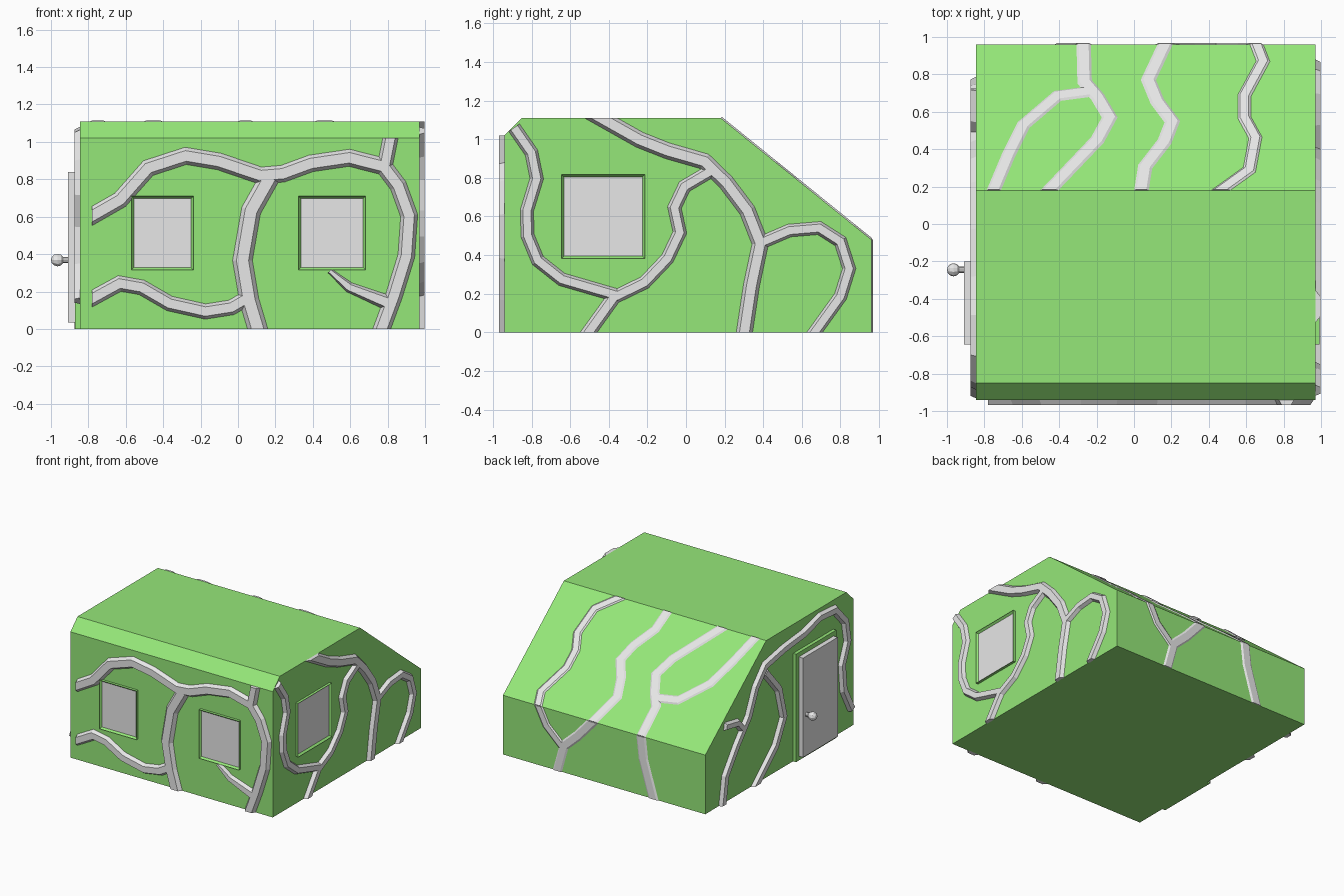
import bpy, bmesh, math
from mathutils import Vector, Matrix

if "Cube" in bpy.data.objects:
    bpy.data.objects.remove(bpy.data.objects["Cube"])


def material(name, rgb):
    m = bpy.data.materials.new(name)
    m.diffuse_color = (*rgb, 1)
    m.use_nodes = True
    m.node_tree.nodes["Principled BSDF"].inputs["Base Color"].default_value = m.diffuse_color
    return m


GREEN = material("leaf green", (0.30, 0.80, 0.19))
GREY = material("light grey", (0.80, 0.80, 0.80))


def finish(bm, name, *mats):
    bmesh.ops.recalc_face_normals(bm, faces=bm.faces)
    me = bpy.data.meshes.new(name)
    bm.to_mesh(me)
    bm.free()
    for m in mats:
        me.materials.append(m)
    ob = bpy.data.objects.new(name, me)
    bpy.context.collection.objects.link(ob)
    return ob


def box(bm, lo, hi):
    lo, hi = Vector(lo), Vector(hi)
    mat = Matrix.Translation((lo + hi) / 2) @ Matrix.Diagonal((*(hi - lo), 1))
    bmesh.ops.create_cube(bm, size=1, matrix=mat)


# Walls: origin, across, up, outward, and the clip range (u0, u1, v0, v1)
X, Y, Z = Vector((1, 0, 0)), Vector((0, 1, 0)), Vector((0, 0, 1))
DOWN = Vector((0, 0.78, -0.63)).normalized()
FRONT = (Vector((0, -0.94, 0)), X, Z, -Y, (-0.78, 0.97, 0, 1.02))
RIGHT = (Vector((0.97, 0, 0)), Y, Z, X, (-0.94, 0.96, 0, 1.11))
LEFT = (Vector((-0.845, 0, 0)), Y, Z, -X, (-0.94, 0.96, 0, 1.11))
SLOPE = (Vector((0, 0.18, 1.11)), X, DOWN, X.cross(DOWN), (-0.84, 0.97, 0, 1.003))
BACK = (Vector((0, 0.96, 0)), X, Z, Y, (-0.84, 0.97, 0, 0.48))


def vine(name, wall, path, w0, w1=None, height=0.028):
    """Trapezoid strip that follows a path on a wall, trimmed at the wall edges."""
    o, u, v, n, (u0, u1, v0, v1) = wall
    w1 = w1 or w0
    pts = [Vector(p) for p in path]
    bm = bmesh.new()
    rings = []
    for i, p in enumerate(pts):
        a = (p - pts[i - 1]).normalized() if i else (pts[1] - p).normalized()
        b = (pts[i + 1] - p).normalized() if i < len(pts) - 1 else a
        t = (a + b).normalized()
        side = Vector((-t.y, t.x)) / max(t.dot(a), 0.6)
        w = (w0 + (w1 - w0) * i / (len(pts) - 1)) / 2
        ring = []
        for s, h in ((-1, -0.004), (-0.58, height), (0.58, height), (1, -0.004)):
            q = p + side * w * s
            ring.append(bm.verts.new(o + u * q.x + v * q.y + n * h))
        rings.append(ring)
    for r, s in zip(rings, rings[1:]):
        for k in range(4):
            bm.faces.new((r[k], r[(k + 1) % 4], s[(k + 1) % 4], s[k]))
    bm.faces.new(rings[0])
    bm.faces.new(rings[-1])
    for co, no in ((o + u * u0, -u), (o + u * u1, u), (o + v * v0, -v), (o + v * v1, v)):
        cut = bmesh.ops.bisect_plane(bm, geom=bm.verts[:] + bm.edges[:] + bm.faces[:],
                                     plane_co=co, plane_no=no, clear_outer=True)
        edges = [e for e in cut["geom_cut"] if isinstance(e, bmesh.types.BMEdge)]
        if edges:
            bmesh.ops.holes_fill(bm, edges=edges)
    return finish(bm, name, GREY)


# House body: side profile extruded across the width
bm = bmesh.new()
profile = [(-0.94, 0), (-0.94, 1.02), (-0.85, 1.11), (0.18, 1.11), (0.96, 0.48), (0.96, 0)]
face = bm.faces.new([bm.verts.new((-0.845, y, z)) for y, z in profile])
ext = bmesh.ops.extrude_face_region(bm, geom=[face])
bmesh.ops.translate(bm, vec=(1.815, 0, 0),
                    verts=[e for e in ext["geom"] if isinstance(e, bmesh.types.BMVert)])
finish(bm, "house_body", GREEN)


# Windows: a raised green frame with a recessed grey pane
def window(name, wall, a0, a1, b0, b1):
    o, u, v, n, _ = wall
    bm = bmesh.new()
    p, q = o + u * a0 + v * b0 - n * 0.005, o + u * a1 + v * b1 + n * 0.022
    box(bm, [min(c) for c in zip(p, q)], [max(c) for c in zip(p, q)])
    bm.normal_update()
    pane = max(bm.faces, key=lambda f: f.normal.dot(n))
    bmesh.ops.inset_region(bm, faces=[pane], thickness=0.018)
    bmesh.ops.translate(bm, vec=-n * 0.016, verts=pane.verts)
    pane.material_index = 1
    finish(bm, name, GREEN, GREY)


window("front_window_left", FRONT, -0.57, -0.238, 0.315, 0.71)
window("front_window_right", FRONT, 0.323, 0.682, 0.315, 0.71)
window("side_window", RIGHT, -0.645, -0.213, 0.382, 0.817)

# Door: green surround, grey slab, round knob on a stem
bm = bmesh.new()
box(bm, (-0.872, -0.68, 0.0), (-0.84, -0.165, 0.875))
finish(bm, "door_frame", GREEN)
bm = bmesh.new()
box(bm, (-0.91, -0.645, 0.035), (-0.865, -0.2, 0.84))
finish(bm, "door", GREY)
bm = bmesh.new()
turn = Matrix.Rotation(math.pi / 2, 4, 'Y')
bmesh.ops.create_cone(bm, cap_ends=True, segments=10, radius1=0.017, radius2=0.017, depth=0.07,
                      matrix=Matrix.Translation((-0.93, -0.245, 0.368)) @ turn)
bmesh.ops.create_uvsphere(bm, u_segments=10, v_segments=6, radius=0.035,
                          matrix=Matrix.Translation((-0.965, -0.245, 0.368)) @ turn)
finish(bm, "door_knob", GREY)

# Front vines
vine("front_vine_main", FRONT, [
    (-0.84, 0.57), (-0.63, 0.69), (-0.48, 0.86), (-0.28, 0.925), (-0.10, 0.895), (0.12, 0.82),
    (0.24, 0.83), (0.39, 0.885), (0.595, 0.915), (0.78, 0.868), (0.857, 0.766), (0.915, 0.606),
    (0.90, 0.39), (0.835, 0.18), (0.75, -0.05)], 0.095)
vine("front_vine_top", FRONT, [(0.825, 1.07), (0.785, 0.87)], 0.085)
vine("front_vine_middle", FRONT, [
    (0.17, 0.81), (0.07, 0.633), (0.024, 0.366), (0.06, 0.152), (0.12, -0.05)], 0.11)
vine("front_vine_low", FRONT, [
    (-0.84, 0.13), (-0.633, 0.243), (-0.515, 0.222), (-0.366, 0.136), (-0.174, 0.093),
    (-0.035, 0.115), (0.06, 0.17)], 0.085)
vine("front_vine_twig", FRONT, [(0.49, 0.31), (0.595, 0.222), (0.80, 0.14)], 0.03, 0.085)

# Right wall vines
vine("right_vine_ring", RIGHT, [
    (-0.89, 1.06), (-0.80, 0.93), (-0.773, 0.796), (-0.824, 0.63), (-0.82, 0.50), (-0.767, 0.372),
    (-0.643, 0.274), (-0.354, 0.19), (-0.214, 0.258), (-0.096, 0.382), (-0.032, 0.517),
    (-0.06, 0.646), (-0.008, 0.755), (0.132, 0.837)], 0.072)
vine("right_vine_foot", RIGHT, [(-0.36, 0.20), (-0.54, -0.05)], 0.075)
vine("right_vine_main", RIGHT, [
    (-0.53, 1.16), (-0.24, 0.997), (-0.096, 0.94), (0.096, 0.885), (0.209, 0.775), (0.318, 0.63),
    (0.385, 0.46), (0.339, 0.243), (0.295, -0.05)], 0.088)
vine("right_vine_arch", RIGHT, [
    (0.39, 0.465), (0.535, 0.527), (0.69, 0.54), (0.80, 0.47), (0.845, 0.33), (0.80, 0.186),
    (0.63, -0.05)], 0.07)

# Left wall vines
vine("left_vine_main", LEFT, [
    (0.76, -0.05), (0.716, 0.217), (0.575, 0.41), (0.42, 0.59), (0.33, 0.79), (0.21, 0.92),
    (-0.03, 0.965), (-0.285, 0.99), (-0.49, 1.045), (-0.69, 1.03), (-0.82, 0.89), (-0.85, 0.72),
    (-0.78, 0.55), (-0.80, 0.34), (-0.90, 0.15)], 0.075)
vine("left_vine_twig", LEFT, [(0.72, 0.62), (0.56, 0.59), (0.48, 0.50)], 0.065)
vine("left_vine_foot", LEFT, [
    (0.38, -0.05), (0.075, 0.22), (-0.03, 0.42), (0.036, 0.67), (0.21, 0.87)], 0.075)


# Roof slope vines, given as x and y seen from above
def slope_vine(name, path, width):
    vine(name, SLOPE, [(x, (y - 0.18) / 0.778) for x, y in path], width, height=0.008)


slope_vine("slope_vine_a", [
    (-0.775, 0.12), (-0.67, 0.37), (-0.59, 0.53), (-0.408, 0.685), (-0.22, 0.71)], 0.085)
slope_vine("slope_vine_b", [
    (-0.27, 1.0), (-0.264, 0.76), (-0.195, 0.68), (-0.13, 0.57), (-0.195, 0.45), (-0.51, 0.12)], 0.09)
slope_vine("slope_vine_c", [
    (0.185, 1.0), (0.077, 0.77), (0.125, 0.654), (0.205, 0.547), (0.163, 0.44), (0.06, 0.307),
    (0.03, 0.12)], 0.09)
slope_vine("slope_vine_d", [
    (0.64, 1.0), (0.69, 0.87), (0.59, 0.686), (0.59, 0.569), (0.649, 0.462), (0.617, 0.29),
    (0.38, 0.12)], 0.08)

# Back wall vines continue the slope vines to the ground
vine("back_vine_a", BACK, [(-0.265, 0.52), (-0.29, 0.30), (-0.395, -0.05)], 0.10, height=0.008)
vine("back_vine_b", BACK, [
    (0.13, 0.52), (0.30, 0.33), (0.42, 0.22), (0.495, -0.05)], 0.09, height=0.008)
vine("back_vine_c", BACK, [(0.67, 0.52), (0.58, 0.34), (0.43, 0.20)], 0.08, height=0.008)
